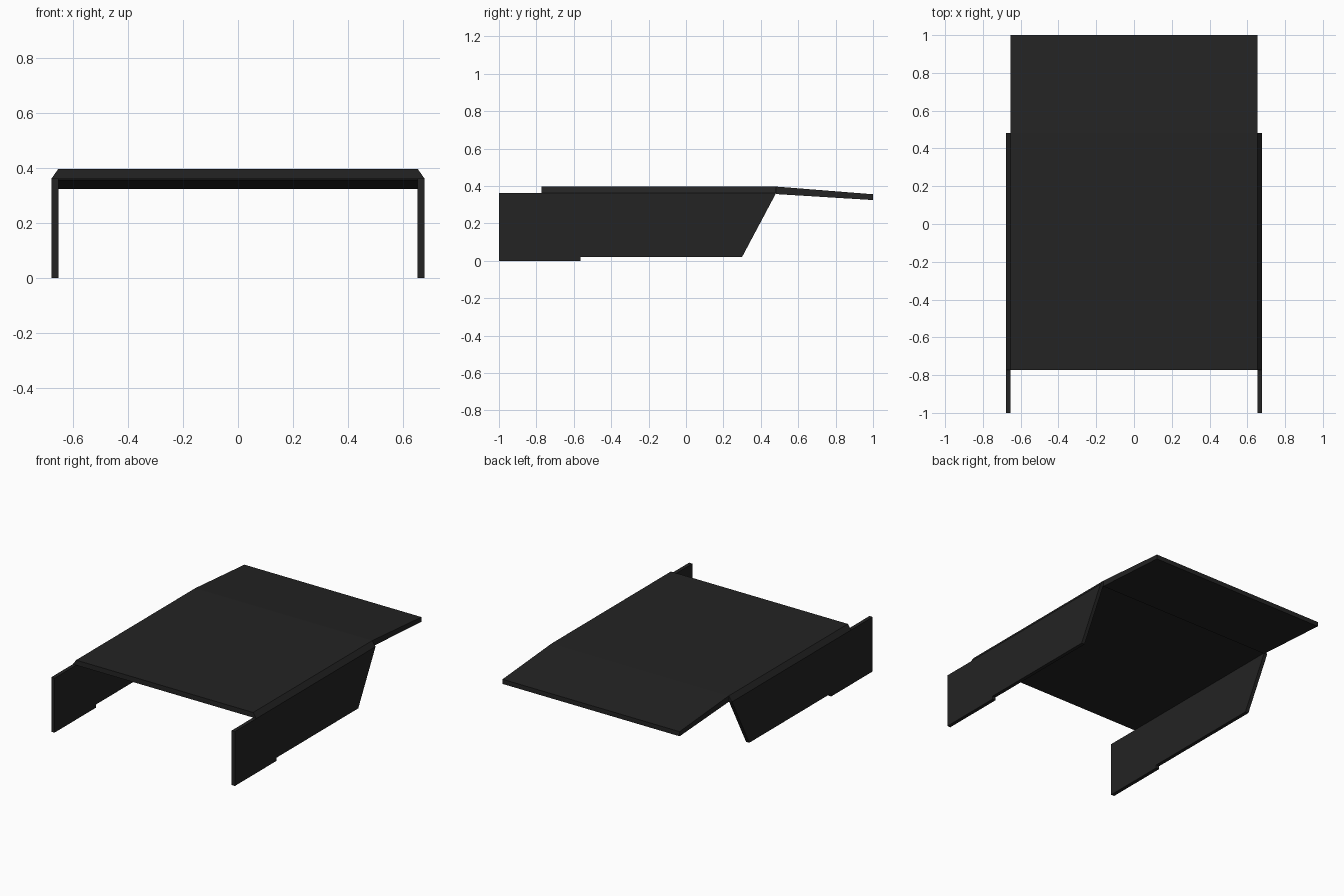
import bpy, bmesh
from mathutils import Vector

if "Cube" in bpy.data.objects:
    bpy.data.objects.remove(bpy.data.objects["Cube"])

black = bpy.data.materials.new("matte black")
black.diffuse_color = (0.017, 0.017, 0.017, 1)
black.use_nodes = True
black.node_tree.nodes["Principled BSDF"].inputs["Base Color"].default_value = black.diffuse_color


def extrude_profile(name, points, offset):
    """Closed planar outline pushed along offset into a solid plate."""
    bm = bmesh.new()
    face = bm.faces.new([bm.verts.new(p) for p in points])
    out = bmesh.ops.extrude_face_region(bm, geom=[face])
    moved = [v for v in out["geom"] if isinstance(v, bmesh.types.BMVert)]
    bmesh.ops.translate(bm, vec=Vector(offset), verts=moved)
    bmesh.ops.recalc_face_normals(bm, faces=bm.faces)
    mesh = bpy.data.meshes.new(name)
    bm.to_mesh(mesh)
    bm.free()
    mesh.materials.append(black)
    obj = bpy.data.objects.new(name, mesh)
    bpy.context.collection.objects.link(obj)
    return obj


W, IN = 0.677, 0.653          # outer and inner half widths
TOP, UNDER = 0.397, 0.363     # top sheet heights
FRONT, FOLD = -0.773, 0.482   # top sheet front edge and rear fold line

# Top sheet with bevelled long edges
section = [(-W, UNDER), (-IN, TOP), (IN, TOP), (W, UNDER)]
extrude_profile("top_panel", [(x, FRONT, z) for x, z in section],
                (0, FOLD - FRONT, 0))

# Rear flap sloping gently down
flap = [(FOLD, UNDER - 0.006), (FOLD, TOP), (1, 0.356), (1, 0.325)]
extrude_profile("rear_flap", [(-IN, y, z) for y, z in flap], (2 * IN, 0, 0))

# Side walls with a stepped foot at the front and a slanted rear edge
wall = [(-1, 0), (-0.563, 0), (-0.563, 0.021), (0.3, 0.021),
        (FOLD, UNDER), (-1, UNDER)]
for side, s in (("left", -1), ("right", 1)):
    extrude_profile(side + "_wall", [(s * IN, y, z) for y, z in wall],
                    (s * (W - IN), 0, 0))
